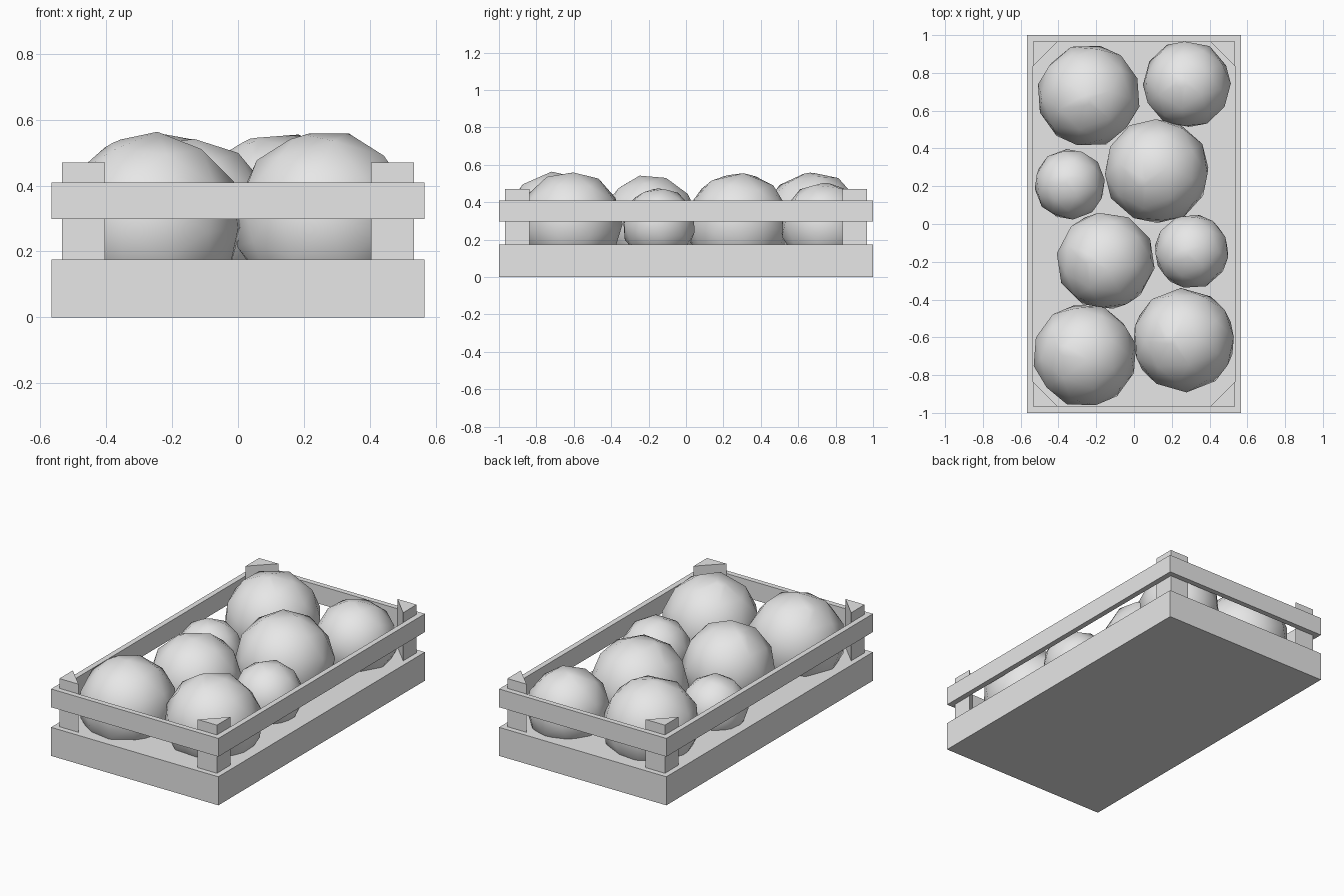
import bpy
import bmesh
import random
from mathutils import Euler, Vector

random.seed(4)

cube = bpy.data.objects.get("Cube")
if cube:
    bpy.data.objects.remove(cube, do_unlink=True)

grey = bpy.data.materials.new("plain grey")
grey.use_nodes = True
grey.diffuse_color = (0.8, 0.8, 0.8, 1)
grey.node_tree.nodes["Principled BSDF"].inputs["Base Color"].default_value = grey.diffuse_color

HALF_X, HALF_Y, WALL = 0.567, 1.0, 0.033
IN_X, IN_Y = HALF_X - WALL, HALF_Y - WALL
BASE_TOP = 0.175


def finish(name, bm, smooth=False):
    bmesh.ops.recalc_face_normals(bm, faces=bm.faces)
    mesh = bpy.data.meshes.new(name)
    for face in bm.faces:
        face.smooth = smooth
    bm.to_mesh(mesh)
    bm.free()
    mesh.materials.append(grey)
    obj = bpy.data.objects.new(name, mesh)
    bpy.context.collection.objects.link(obj)
    return obj


def prism(name, outline, bottom, top):
    """Upright solid with the given plan outline."""
    bm = bmesh.new()
    face = bm.faces.new([bm.verts.new((x, y, bottom)) for x, y in outline])
    raised = bmesh.ops.extrude_face_region(bm, geom=[face], use_keep_orig=True)
    verts = [v for v in raised["geom"] if isinstance(v, bmesh.types.BMVert)]
    bmesh.ops.translate(bm, verts=verts, vec=(0, 0, top - bottom))
    return finish(name, bm)


def rectangle(x, y):
    return [(-x, -y), (x, -y), (x, y), (-x, y)]


# Solid crate base
prism("crate_base", rectangle(HALF_X, HALF_Y), 0, BASE_TOP)

# Upper rail running round the crate, mitred at the corners
outer, inner = rectangle(HALF_X, HALF_Y), rectangle(IN_X, IN_Y)
for i, side in enumerate(("front", "left", "back", "right")):
    j = (i + 1) % 4
    prism(side + "_rail", [outer[i], outer[j], inner[j], inner[i]], 0.298, 0.41)

# Triangular corner posts
LEG = 0.13
for sx, side in ((-1, "right"), (1, "left")):
    for sy, end in ((-1, "front"), (1, "back")):
        corner = [(IN_X, IN_Y), (IN_X - LEG, IN_Y), (IN_X, IN_Y - LEG)]
        prism(f"{end}_{side}_post", [(sx * x, sy * y) for x, y in corner], BASE_TOP, 0.47)

# Round fruit: centre x, y, z and radius
fruits = [
    (-0.24, 0.68, 0.29, 0.275),
    (0.28, 0.74, 0.275, 0.235),
    (-0.34, 0.21, 0.24, 0.19),
    (0.12, 0.28, 0.282, 0.282),
    (-0.15, -0.195, 0.285, 0.263),
    (0.305, -0.145, 0.28, 0.2),
    (-0.26, -0.695, 0.288, 0.277),
    (0.263, -0.615, 0.292, 0.277),
]
for n, (x, y, z, radius) in enumerate(fruits, 1):
    bm = bmesh.new()
    bmesh.ops.create_icosphere(bm, subdivisions=2, radius=radius)
    turn = Euler([random.uniform(0, 6) for _ in range(3)]).to_matrix()
    bmesh.ops.rotate(bm, verts=bm.verts, cent=(0, 0, 0), matrix=turn)
    # Small flat stem scar near the top
    aim = Vector((-0.3, -0.1, 1))
    tip = max(bm.verts, key=lambda v: v.co.dot(aim))
    bmesh.ops.bevel(bm, geom=[tip], offset=0.03, segments=1, affect="VERTICES")
    fruit = finish(f"fruit_{n}", bm, smooth=True)
    fruit.location = (x, y, z)
